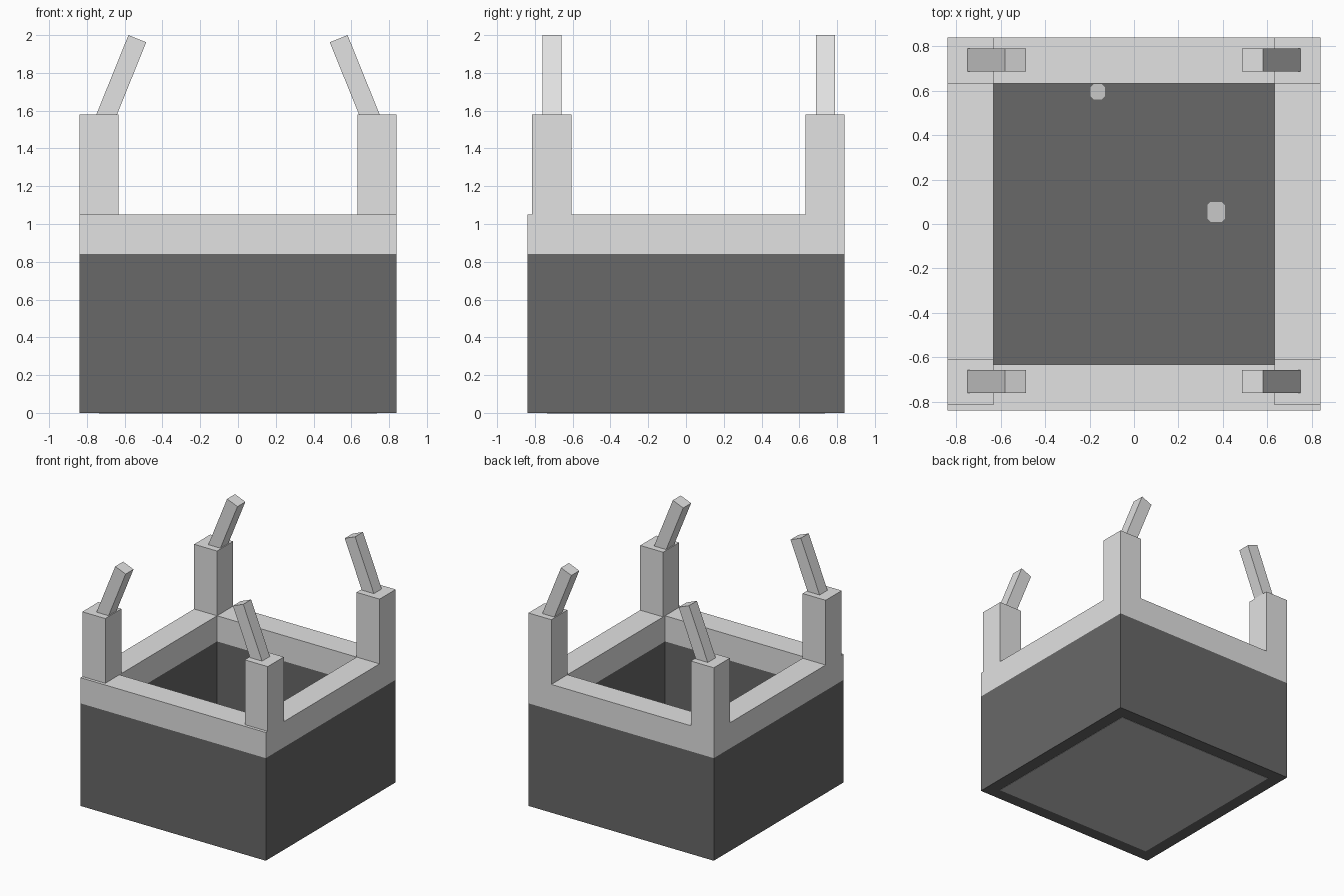
import bpy, bmesh
from mathutils import Vector

if "Cube" in bpy.data.objects:
    bpy.data.objects.remove(bpy.data.objects["Cube"])


def material(name, v):
    m = bpy.data.materials.new(name)
    m.diffuse_color = (v, v, v, 1)
    m.use_nodes = True
    m.node_tree.nodes["Principled BSDF"].inputs["Base Color"].default_value = m.diffuse_color
    return m


LIGHT = material("light grey", 0.76)
DARK = material("dark grey", 0.138)
MID = material("mid grey", 0.58)

OUT, INN = 0.84, 0.632   # outer and inner half widths
RIM, TOP = 0.84, 1.05    # bottom and top of the rim
POST_TOP = 1.58


def finish(name, bm, mats):
    bmesh.ops.recalc_face_normals(bm, faces=bm.faces[:])
    me = bpy.data.meshes.new(name)
    bm.to_mesh(me)
    bm.free()
    ob = bpy.data.objects.new(name, me)
    bpy.context.collection.objects.link(ob)
    for m in mats:
        me.materials.append(m)
    return ob


def prism(name, points, offset, mat):
    """Extrude a flat outline along an offset."""
    bm = bmesh.new()
    face = bm.faces.new([bm.verts.new(p) for p in points])
    ext = bmesh.ops.extrude_face_region(bm, geom=[face])
    verts = [g for g in ext["geom"] if isinstance(g, bmesh.types.BMVert)]
    bmesh.ops.translate(bm, verts=verts, vec=offset)
    if face.is_valid and len(bm.faces) == len(points) + 1:
        bm.faces.new([v for v in face.verts])
    return finish(name, bm, [mat])


def box(name, x0, x1, y0, y1, z0, z1, mat):
    pts = [(x0, y0, z0), (x1, y0, z0), (x1, y1, z0), (x0, y1, z0)]
    return prism(name, pts, (0, 0, z1 - z0), mat)


# Box walls with the light rim above: stacked square rings
bm = bmesh.new()


def ring(r, z):
    return [bm.verts.new((sx * r, sy * r, z))
            for sx, sy in ((-1, -1), (1, -1), (1, 1), (-1, 1))]


loops = [ring(OUT, 0), ring(OUT, RIM), ring(OUT, TOP),
         ring(INN, TOP), ring(INN, RIM), ring(INN, 0)]
for a, b in zip(loops, loops[1:] + loops[:1]):
    for i in range(4):
        j = (i + 1) % 4
        f = bm.faces.new((a[i], a[j], b[j], b[i]))
        f.material_index = 1 if f.calc_center_median().z > RIM else 0
finish("box_walls", bm, [DARK, LIGHT])

# Floor inside the box, and the paler panel under it
box("floor", -INN, INN, -INN, INN, 0.004, 0.02, DARK)
box("bottom_panel", -0.735, 0.735, -0.735, 0.735, -0.002, 0.003, MID)


# Small pale spots on the floor, with clipped corners
def spot(name, x0, x1, y0, y1, c=0.015):
    pts = [(x0 + c, y0), (x1 - c, y0), (x1, y0 + c), (x1, y1 - c),
           (x1 - c, y1), (x0 + c, y1), (x0, y1 - c), (x0, y0 + c)]
    prism(name, [(x, y, 0.019) for x, y in pts], (0, 0, 0.004), MID)


spot("floor_spot_back", -0.195, -0.13, 0.56, 0.631)
spot("floor_spot_right", 0.33, 0.41, 0.01, 0.10)

# Corner posts, each with a peg leaning inward
axis = Vector((0.375, 0, 0.927))
for side, sx in (("left", -1), ("right", 1)):
    for end, py, gy in (("front", -0.815, -0.76), ("back", 0.632, 0.687)):
        xs = sorted((sx * INN, sx * OUT))
        box(f"post_{end}_{side}", xs[0], xs[1], py, py + 0.208,
            TOP, POST_TOP, LIGHT)
        tip_a = Vector((-0.58, gy, 2.0))
        tip_b = Vector((-0.486, gy, 1.962))
        pts = [tip_a, tip_b, tip_b - axis * 0.5, tip_a - axis * 0.5]
        prism(f"peg_{end}_{side}", [(-sx * p.x, p.y, p.z) for p in pts],
              (0, 0.102, 0), LIGHT)
